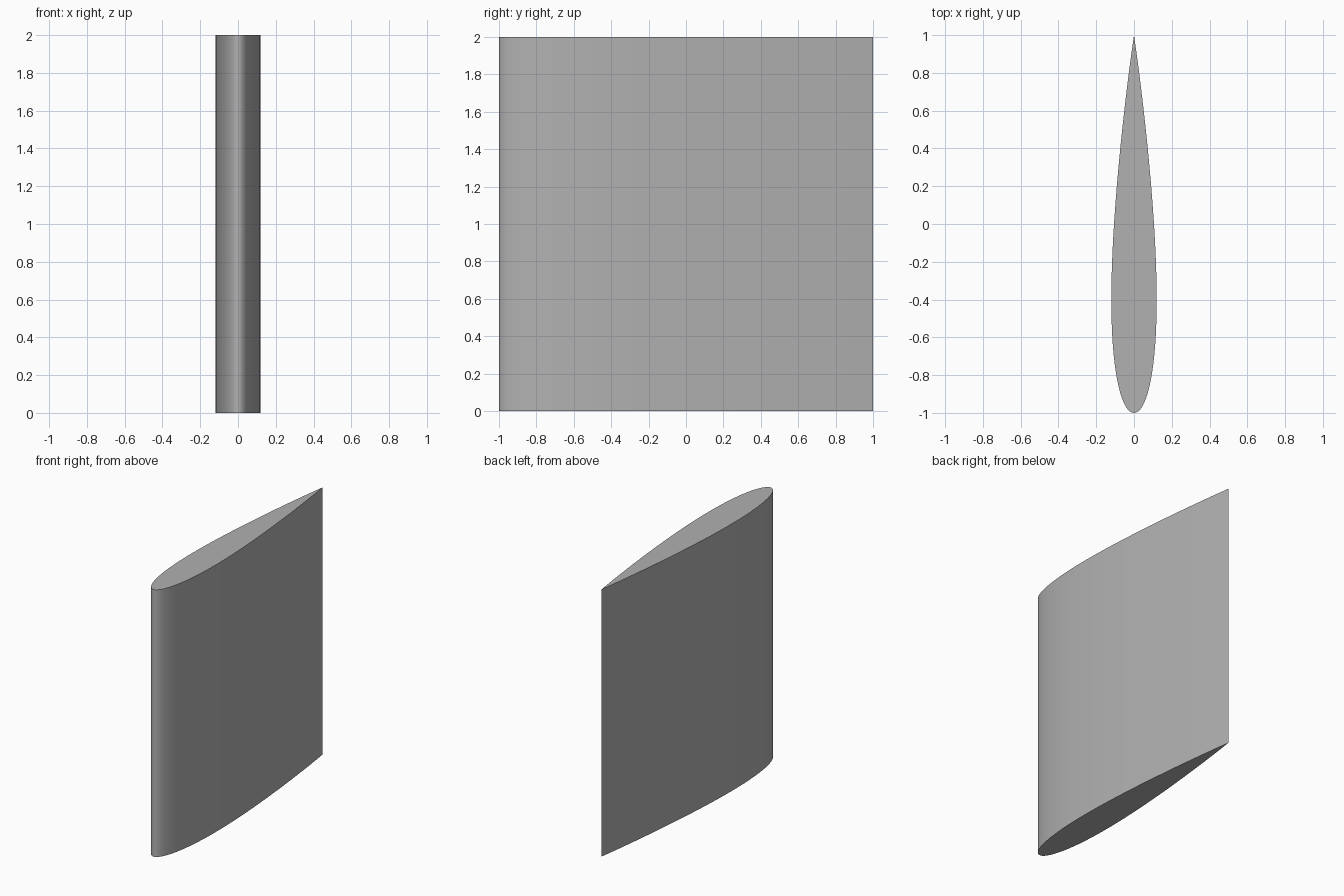
import bpy, bmesh, math

if "Cube" in bpy.data.objects:
    bpy.data.objects.remove(bpy.data.objects["Cube"])

CHORD, SPAN, THICK, STEPS = 2.0, 2.0, 0.12, 50


def half_thickness(t):
    # symmetric four-digit wing section with a closed trailing edge
    return 5 * THICK * CHORD * (0.2969 * math.sqrt(t) - 0.1260 * t - 0.3516 * t**2
                                + 0.2843 * t**3 - 0.1036 * t**4)


# Section outline: nose at -y, sharp tail at +y, points bunched at both ends
stations = [(1 - math.cos(math.pi * i / STEPS)) / 2 for i in range(STEPS + 1)]
right = [(half_thickness(t), CHORD * (t - 0.5)) for t in stations]
right[0], right[-1] = (0, -CHORD / 2), (0, CHORD / 2)
outline = right + [(-x, y) for x, y in reversed(right[1:-1])]

# Wing: extrude the section straight up
bm = bmesh.new()
base = bm.faces.new([bm.verts.new((x, y, 0)) for x, y in outline])
top = bmesh.ops.extrude_face_region(bm, geom=[base], use_keep_orig=True)
bmesh.ops.translate(bm, vec=(0, 0, SPAN),
                    verts=[g for g in top["geom"] if isinstance(g, bmesh.types.BMVert)])
bmesh.ops.recalc_face_normals(bm, faces=bm.faces)
mesh = bpy.data.meshes.new("wing_section")
bm.to_mesh(mesh)
bm.free()
wing = bpy.data.objects.new("wing_section", mesh)
bpy.context.collection.objects.link(wing)

# Darker grey skin
grey = bpy.data.materials.new("dark_grey")
grey.diffuse_color = (0.44, 0.44, 0.44, 1)
grey.use_nodes = True
grey.node_tree.nodes["Principled BSDF"].inputs["Base Color"].default_value = grey.diffuse_color
mesh.materials.append(grey)

# Smooth skin, crisp end caps and trailing edge
bpy.context.view_layer.objects.active = wing
wing.select_set(True)
bpy.ops.object.shade_smooth_by_angle(angle=math.radians(30))
